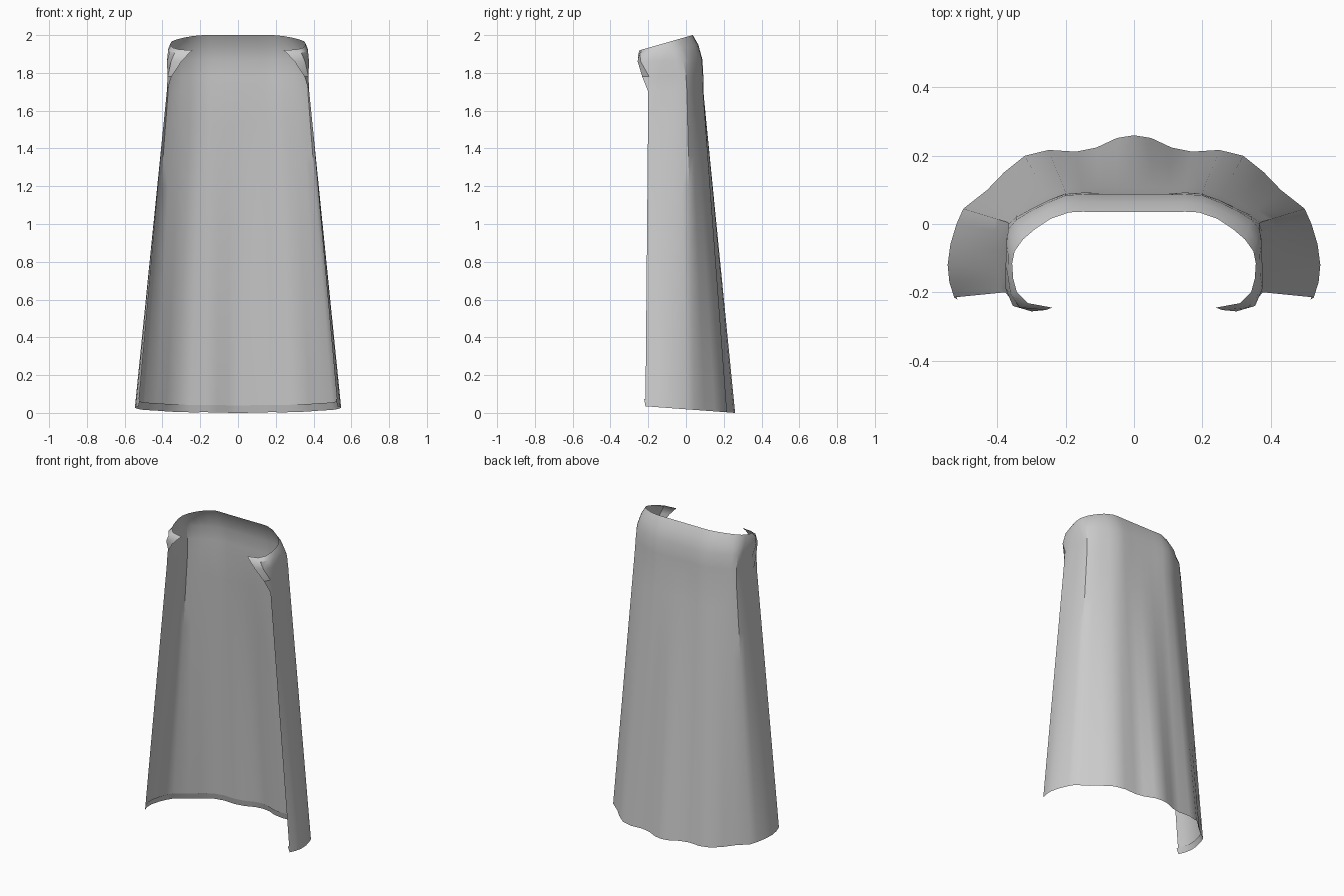
import bpy, bmesh

if "Cube" in bpy.data.objects:
    bpy.data.objects.remove(bpy.data.objects["Cube"])

# Half cross-sections (x, y), running from the middle of the back to the front edge
HEM = [(0, .26), (.05, .252), (.11, .224), (.17, .212), (.25, .217), (.32, .2),
       (.38, .152), (.43, .1), (.50, .045), (.52, 0), (.538, -.06), (.546, -.12),
       (.541, -.17), (.527, -.215)]
NECK = [(0, .092), (.05, .092), (.1, .092), (.15, .093), (.2, .09), (.25, .07),
        (.3, .047), (.345, .025), (.37, .005), (.377, -.025), (.377, -.08),
        (.377, -.12), (.377, -.16), (.377, -.2)]
COLLAR_LOW = [(0, .09), (.05, .09), (.1, .09), (.15, .092), (.2, .088), (.25, .07),
              (.3, .045), (.345, .02), (.367, 0), (.372, -.03), (.372, -.09),
              (.373, -.145), (.373, -.195), (.352, -.232)]
COLLAR_MID = [(0, .086), (.05, .086), (.1, .086), (.15, .087), (.2, .084), (.25, .064),
              (.3, .04), (.345, .012), (.368, -.015), (.374, -.055), (.376, -.12),
              (.376, -.19), (.355, -.24), (.3, -.256)]
COLLAR_HIGH = [(0, .064), (.05, .064), (.1, .064), (.15, .065), (.2, .06), (.25, .043),
               (.3, .015), (.335, -.015), (.36, -.05), (.369, -.09), (.37, -.15),
               (.362, -.205), (.335, -.245), (.258, -.252)]
RIM = [(0, .035), (.05, .035), (.1, .035), (.15, .036), (.19, .034), (.245, .015),
       (.29, -.015), (.325, -.045), (.35, -.08), (.357, -.115), (.354, -.16),
       (.343, -.2), (.31, -.232), (.24, -.245)]


def row(section, z_back, z_front):
    """Place a half section in space, sloping from the back to the front edge."""
    y0, y1 = section[0][1], section[-1][1]
    return [(x, y, z_back + (z_front - z_back) * (y0 - y) / (y0 - y1)) for x, y in section]


def blend(a, b, t):
    return [tuple(p + (q - p) * t for p, q in zip(u, v)) for u, v in zip(a, b)]


def build(name, rows, material):
    """Mirror each half row and join neighbouring rows with quads."""
    bm = bmesh.new()
    grid = []
    for r in rows:
        full = [(-x, y, z) for x, y, z in reversed(r[1:])] + r
        grid.append([bm.verts.new(p) for p in full])
    for low, high in zip(grid, grid[1:]):
        for i in range(len(low) - 1):
            bm.faces.new((low[i + 1], low[i], high[i], high[i + 1]))
    bm.normal_update()
    mesh = bpy.data.meshes.new(name)
    bm.to_mesh(mesh)
    bm.free()
    mesh.materials.append(material)
    obj = bpy.data.objects.new(name, mesh)
    bpy.context.collection.objects.link(obj)
    bpy.ops.object.select_all(action='DESELECT')
    bpy.context.view_layer.objects.active = obj
    obj.select_set(True)
    bpy.ops.object.shade_smooth_by_angle(angle=0.6)
    return obj


cloth = bpy.data.materials.new("grey cloth")
cloth.diffuse_color = (.6, .6, .6, 1)
cloth.use_nodes = True
cloth.node_tree.nodes["Principled BSDF"].inputs["Base Color"].default_value = cloth.diffuse_color

# Draped cape body with pleats fading upward, then the rolled collar and front flaps
hem, neck = row(HEM, 0, .035), row(NECK, 1.70, 1.70)
body = [blend(hem, neck, t / 10) for t in range(11)]
collar = [row(COLLAR_LOW, 1.78, 1.78), row(COLLAR_MID, 1.87, 1.86),
          row(COLLAR_HIGH, 1.95, 1.905), row(RIM, 2.0, 1.92)]
build("cape", body + collar, cloth)

# Narrow turned hem on the inside of the bottom edge
fold = [(x * .988, y - .007, z + .002) for x, y, z in blend(hem, neck, .022)]
build("inner_hem", [fold, hem], cloth)
